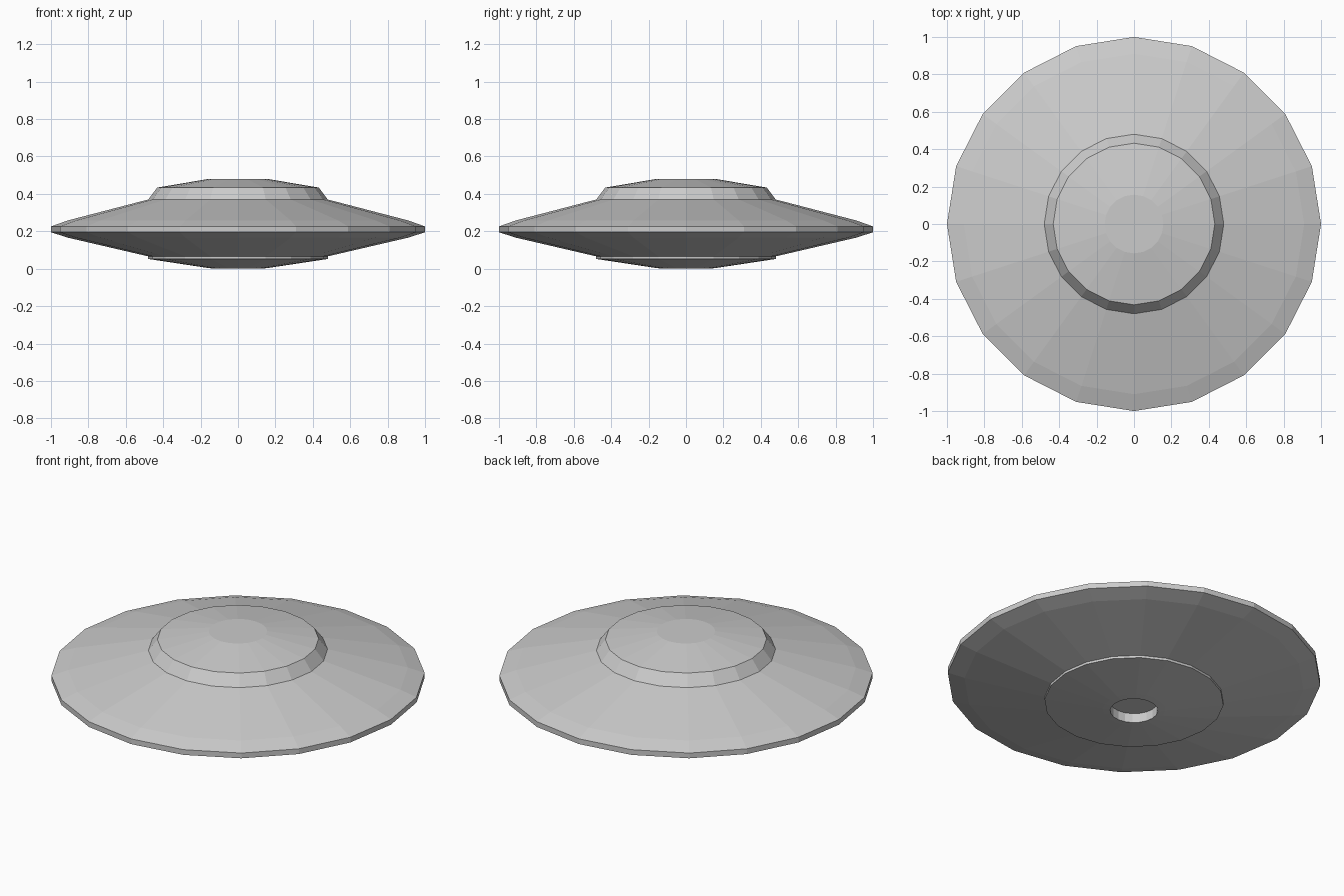
import bpy, bmesh
from math import cos, sin, tau

if "Cube" in bpy.data.objects:
    bpy.data.objects.remove(bpy.data.objects["Cube"])

SIDES = 20


def lathe(name, profile, cap=False):
    """Spin (radius, z) points, listed bottom to top outside, into a flat-shaded shell."""
    bm = bmesh.new()
    rings = [[bm.verts.new((r * cos(tau * i / SIDES), r * sin(tau * i / SIDES), z))
              for i in range(SIDES)] for r, z in profile]
    for low, high in zip(rings, rings[1:]):
        for i in range(SIDES):
            j = (i + 1) % SIDES
            bm.faces.new((low[i], low[j], high[j], high[i]))
    if cap == "first":
        bm.faces.new(rings[0][::-1])
    elif cap == "last":
        bm.faces.new(rings[-1])
    mesh = bpy.data.meshes.new(name)
    bm.to_mesh(mesh)
    bm.free()
    obj = bpy.data.objects.new(name, mesh)
    bpy.context.collection.objects.link(obj)
    return obj


# Wide saucer hull with a thin vertical rim
lathe("saucer_hull", [(0.48, 0.066), (0.91, 0.166), (1.0, 0.195),
                      (1.0, 0.226), (0.91, 0.258), (0.48, 0.37)])

# Raised top deck with a sloped collar and flat centre
lathe("top_deck", [(0.48, 0.37), (0.432, 0.434), (0.157, 0.48)], cap="last")

# Stepped belly plate with a round recessed port
lathe("belly_plate", [(0.128, 0.055), (0.128, 0.0), (0.168, 0.005),
                      (0.48, 0.052), (0.48, 0.066)], cap="first")
